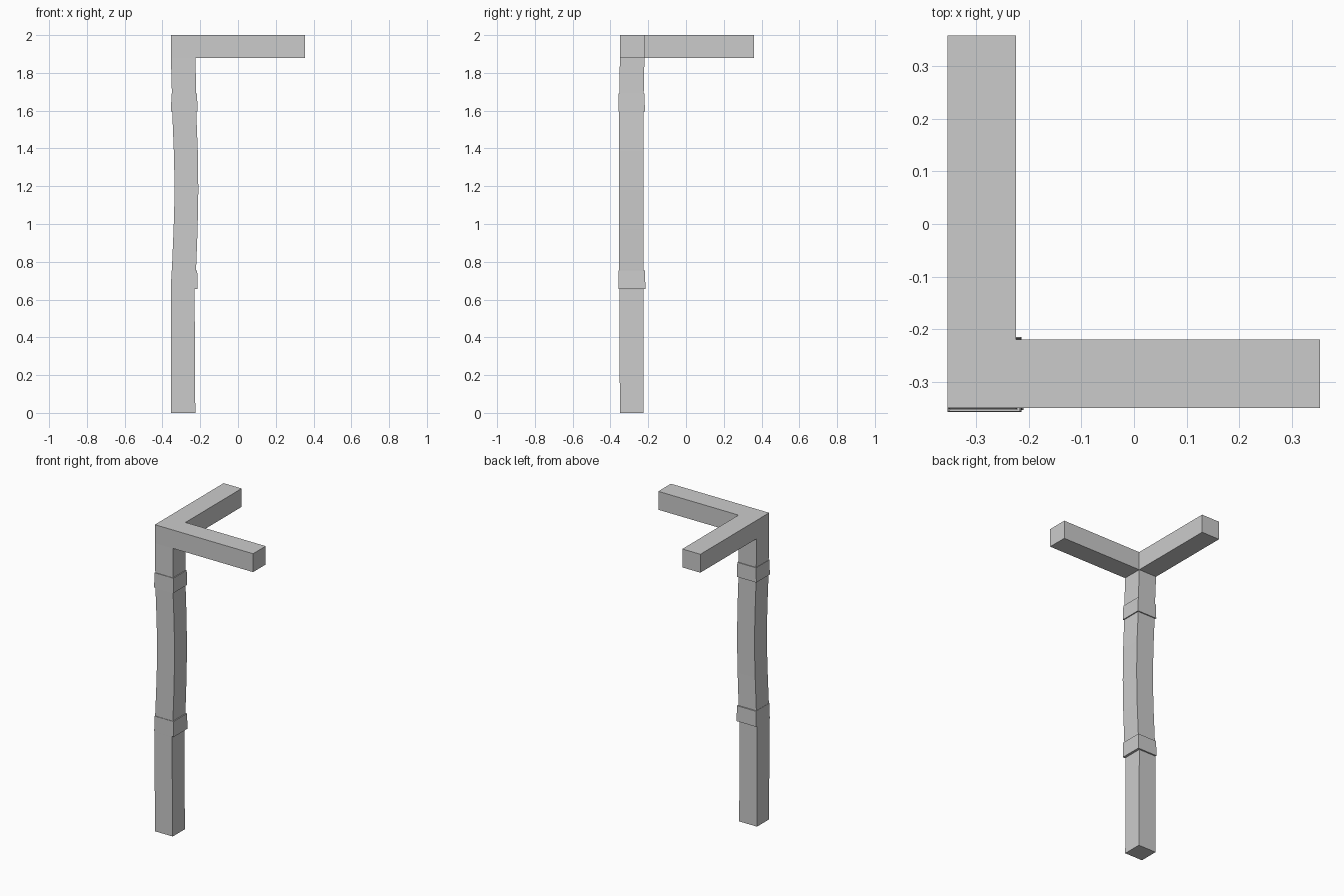
import bpy, bmesh
from mathutils import Vector

if "Cube" in bpy.data.objects:
    bpy.data.objects.remove(bpy.data.objects["Cube"])


def loft(bm, sections):
    """Stack rectangular rings (z, x0, x1, y0, y1) into a closed column."""
    rings = []
    for z, x0, x1, y0, y1 in sections:
        corners = ((x0, y0), (x1, y0), (x1, y1), (x0, y1))
        rings.append([bm.verts.new((x, y, z)) for x, y in corners])
    bm.faces.new(rings[0][::-1])
    bm.faces.new(rings[-1])
    side_faces = []
    for a, b in zip(rings, rings[1:]):
        side_faces.append([bm.faces.new((a[i], a[(i + 1) % 4], b[(i + 1) % 4], b[i]))
                           for i in range(4)])
    return side_faces


def finish(bm, name):
    bmesh.ops.recalc_face_normals(bm, faces=bm.faces)
    mesh = bpy.data.meshes.new(name)
    bm.to_mesh(mesh)
    bm.free()
    bpy.context.collection.objects.link(bpy.data.objects.new(name, mesh))


def extrude(bm, face, offset):
    result = bmesh.ops.extrude_discrete_faces(bm, faces=[face])
    bmesh.ops.translate(bm, verts=result["faces"][0].verts, vec=Vector(offset))


# Post: slightly bowed square column, with both arms grown from its top block
bm = bmesh.new()
faces = loft(bm, [
    (0.00, -0.355, -0.226, -0.350, -0.225),
    (0.65, -0.355, -0.230, -0.353, -0.225),
    (0.76, -0.350, -0.222, -0.354, -0.225),
    (0.97, -0.341, -0.214, -0.354, -0.226),
    (1.18, -0.335, -0.210, -0.354, -0.226),
    (1.39, -0.340, -0.213, -0.354, -0.226),
    (1.59, -0.348, -0.221, -0.354, -0.225),
    (1.69, -0.350, -0.222, -0.353, -0.224),
    (1.88, -0.355, -0.225, -0.350, -0.220),
    (2.00, -0.355, -0.225, -0.350, -0.220),
])
top_block = faces[-1]
extrude(bm, top_block[1], (0.579, 0, 0))   # right arm
extrude(bm, top_block[2], (0, 0.579, 0))   # back arm
finish(bm, "post_with_arms")

# Bands wrapped around the post
for name, sections in {
    "lower_band": [(0.655, -0.355, -0.214, -0.357, -0.215),
                   (0.755, -0.352, -0.216, -0.357, -0.217)],
    "upper_band": [(1.595, -0.355, -0.214, -0.358, -0.218),
                   (1.690, -0.352, -0.217, -0.357, -0.219)],
}.items():
    bm = bmesh.new()
    loft(bm, sections)
    finish(bm, name)
